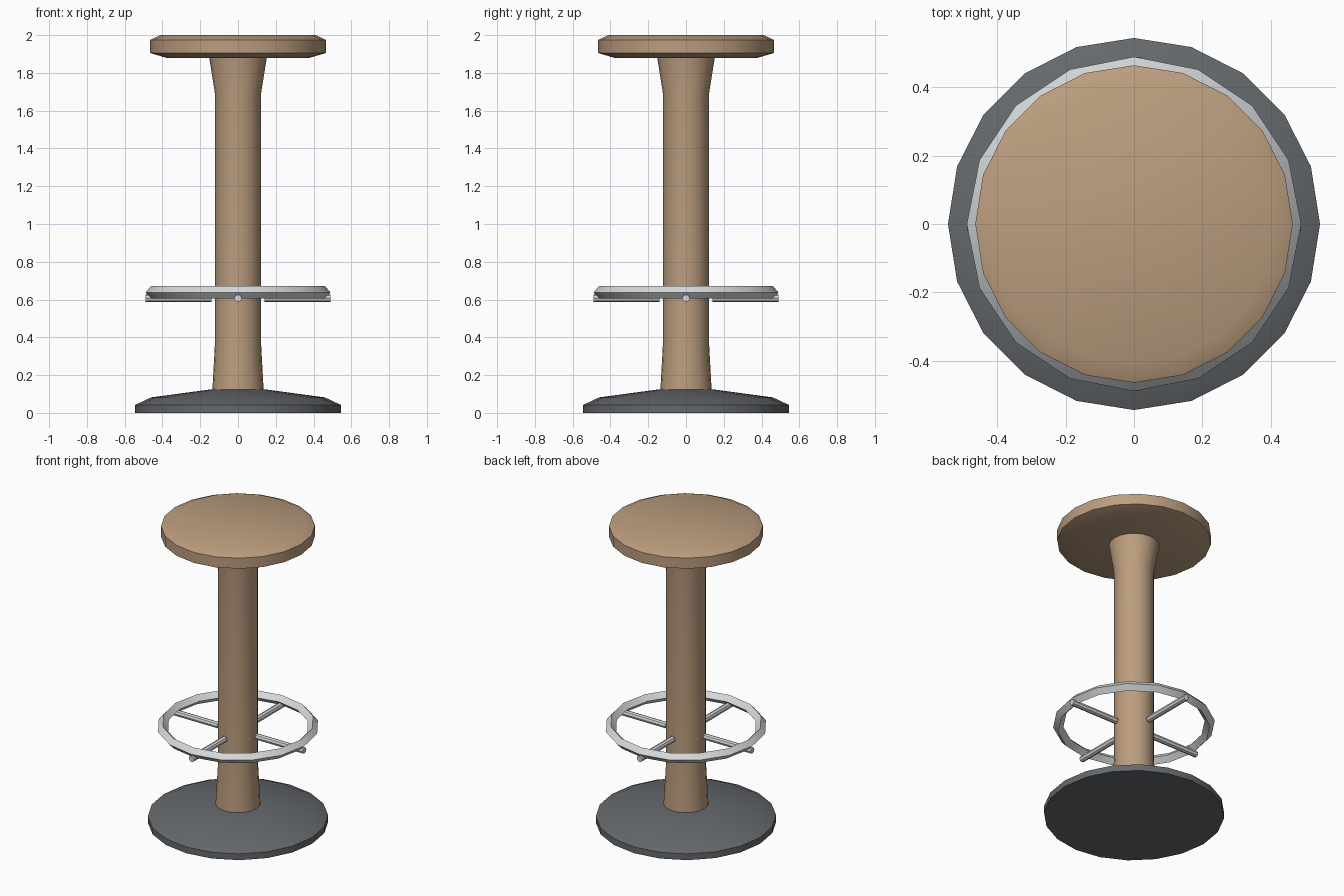
import bpy
import math

cube = bpy.data.objects.get("Cube")
if cube:
    bpy.data.objects.remove(cube, do_unlink=True)


def material(name, rgb):
    mat = bpy.data.materials.new(name)
    mat.use_nodes = True
    mat.diffuse_color = (*rgb, 1)
    mat.node_tree.nodes["Principled BSDF"].inputs["Base Color"].default_value = (*rgb, 1)
    return mat


def finish(obj, name, mat):
    obj.name = name
    obj.data.materials.append(mat)
    bpy.ops.object.select_all(action="DESELECT")
    obj.select_set(True)
    bpy.context.view_layer.objects.active = obj
    bpy.ops.object.shade_smooth_by_angle(angle=math.radians(30))
    return obj


def lathe(name, profile, sides, mat, closed=False):
    """Spin (radius, height) points around z; open profiles get flat caps."""
    verts, faces = [], []
    for r, z in profile:
        for i in range(sides):
            a = math.tau * i / sides
            verts.append((r * math.cos(a), r * math.sin(a), z))
    rows = len(profile)
    for k in range(rows if closed else rows - 1):
        lo, hi = k * sides, (k + 1) % rows * sides
        for i in range(sides):
            j = (i + 1) % sides
            faces.append((lo + i, lo + j, hi + j, hi + i))
    if not closed:
        faces.append(tuple(reversed(range(sides))))
        faces.append(tuple(range((rows - 1) * sides, rows * sides)))
    mesh = bpy.data.meshes.new(name)
    mesh.from_pydata(verts, [], faces)
    obj = bpy.data.objects.new(name, mesh)
    bpy.context.collection.objects.link(obj)
    return finish(obj, name, mat)


wood = material("tan wood", (0.50, 0.34, 0.21))
iron = material("dark grey metal", (0.13, 0.14, 0.15))
steel = material("light steel", (0.68, 0.69, 0.70))

# Floor base, column and seat
lathe("base", [(0.545, 0), (0.545, 0.042), (0.46, 0.082), (0.14, 0.125)], 20, iron)
lathe("column", [(0.136, 0.115), (0.122, 0.37), (0.122, 1.69), (0.153, 1.885)], 20, wood)
lathe("seat", [(0.38, 1.88), (0.465, 1.905), (0.465, 1.975), (0.41, 2.0)], 20, wood)

# Foot ring with a diamond section
lathe("foot_ring", [(0.46, 0.605), (0.49, 0.638), (0.46, 0.671), (0.428, 0.638)],
      16, steel, closed=True)

# Four round spokes under the ring
for i, side in enumerate(("left", "back", "right", "front")):
    a = math.tau * i / 4
    mid = (0.14 + 0.49) / 2
    bpy.ops.mesh.primitive_cylinder_add(
        vertices=8, radius=0.02, depth=0.35,
        location=(mid * math.cos(a), mid * math.sin(a), 0.607),
        rotation=(0, math.pi / 2, a))
    finish(bpy.context.object, side + "_spoke", steel)
